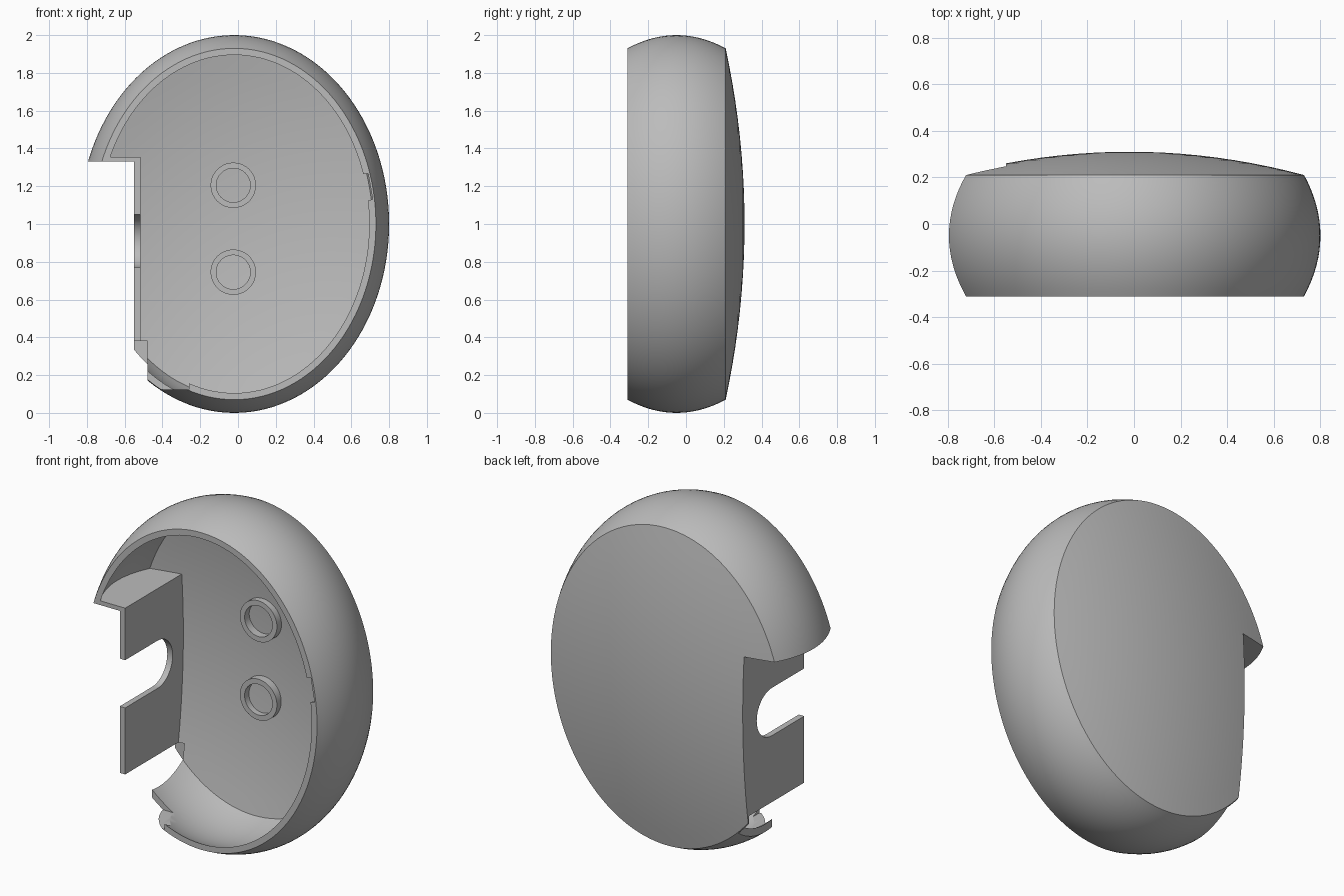
import bpy, bmesh, math
from mathutils import Matrix

cube = bpy.data.objects.get("Cube")
if cube:
    bpy.data.objects.remove(cube)

grey = bpy.data.materials.new("plain_grey")
grey.use_nodes = True
COLOUR = (0.5, 0.5, 0.5, 1)
grey.diffuse_color = COLOUR
grey.node_tree.nodes["Principled BSDF"].inputs["Base Color"].default_value = COLOUR

SEG = 128
CX, CZ = -0.02, 1.0          # centre of the oval
A, B = 0.82, 1.0             # half width and half height of the oval
FRONT, BULGE, APEX = -0.31, -0.05, 0.31


def finish(name, bm):
    bmesh.ops.recalc_face_normals(bm, faces=bm.faces)
    mesh = bpy.data.meshes.new(name)
    bm.to_mesh(mesh)
    bm.free()
    mesh.materials.append(grey)
    obj = bpy.data.objects.new(name, mesh)
    bpy.context.collection.objects.link(obj)
    return obj


def oval_loops(t):
    """(half width, half height, y) of each ring, front to back, inset by t."""
    loops = []
    u_end = (0.26 - t) / 0.26
    for i in range(17):
        u = -1 + (u_end + 1) * i / 16
        d = 0.07 * u * u + t
        loops.append((A - d, B - d, BULGE + 0.26 * u))
    a, b, y = loops[-1]
    for i in range(9, 0, -1):
        s = i / 10
        loops.append((a * s, b * s, APEX - t - (APEX - t - y) * s * s))
    return loops


def add_skin(bm, t):
    """Loft one domed oval skin; return its front ring."""
    rings = [[bm.verts.new((CX + a * math.cos(2 * math.pi * k / SEG), y,
                            CZ + b * math.sin(2 * math.pi * k / SEG)))
              for k in range(SEG)] for a, b, y in oval_loops(t)]
    for r, q in zip(rings, rings[1:]):
        for k in range(SEG):
            n = (k + 1) % SEG
            bm.faces.new((r[k], r[n], q[n], q[k]))
    pole = bm.verts.new((CX, APEX - t, CZ))
    for k in range(SEG):
        bm.faces.new((rings[-1][k], rings[-1][(k + 1) % SEG], pole))
    return rings[0]


def box(name, x, y, z, turn=0):
    bm = bmesh.new()
    bmesh.ops.create_cube(bm, size=1)
    mid = [(p[0] + p[1]) / 2 for p in (x, y, z)]
    size = [p[1] - p[0] for p in (x, y, z)]
    bm.transform(Matrix.Translation(mid) @ Matrix.Rotation(turn, 4, 'Y')
                 @ Matrix.Diagonal(size).to_4x4())
    return finish(name, bm)


def solid(name, t):
    bm = bmesh.new()
    bm.faces.new(add_skin(bm, t))
    # reach slightly past the rim so flush fronts stay clean
    for v in bm.verts:
        if abs(v.co.y - FRONT) < 1e-4:
            v.co.y -= 0.01
    return finish(name, bm)


def combine(obj, tool, operation='DIFFERENCE'):
    mod = obj.modifiers.new("cut", 'BOOLEAN')
    mod.operation, mod.object, mod.solver = operation, tool, 'EXACT'
    bpy.context.view_layer.objects.active = obj
    bpy.ops.object.modifier_apply(modifier=mod.name)
    bpy.data.objects.remove(tool)


def smooth(obj):
    bpy.ops.object.select_all(action='DESELECT')
    obj.select_set(True)
    bpy.context.view_layer.objects.active = obj
    bpy.ops.object.shade_smooth_by_angle(angle=math.radians(30))


# Domed oval shell with a flat front rim
bm = bmesh.new()
outer, inner = add_skin(bm, 0), add_skin(bm, 0.035)
for k in range(SEG):
    n = (k + 1) % SEG
    bm.faces.new((outer[k], outer[n], inner[n], inner[k]))
shell = finish("shell", bm)

# Side recess, lower side opening, rim step and small catch notch
combine(shell, box("recess", (-1, -0.55), (-1, 1), (-0.5, 1.33)))
combine(shell, box("opening", (-1, -0.48), (-1, 0.2), (-0.5, 0.38)))
combine(shell, box("rim_step", (-1, -0.26), (-1, -0.11), (0.125, 0.38)))
combine(shell, box("notch", (0.6, 0.702), (-1, -0.25), (1.12, 1.26), math.radians(-10)))
smooth(shell)

# Recess walls, trimmed to the inside of the shell
side_plate = box("side_plate", (-0.55, -0.515), (FRONT, 0.5), (0.38, 1.355))
combine(side_plate, solid("trim", 0.008), 'INTERSECT')
ledge = box("recess_ledge", (-1, -0.515), (FRONT, 0.5), (1.33, 1.355))
combine(ledge, solid("trim", 0.008), 'INTERSECT')

# Round-ended slot in the side plate
combine(side_plate, box("slot", (-1, 0), (-1, -0.01), (0.77, 1.05)))
bm = bmesh.new()
bmesh.ops.create_cone(bm, cap_ends=True, segments=64, radius1=0.14, radius2=0.14, depth=0.4)
bm.transform(Matrix.Translation((-0.53, -0.01, 0.91)) @ Matrix.Rotation(math.pi / 2, 4, 'Y'))
combine(side_plate, finish("slot_end", bm))
smooth(side_plate)
smooth(ledge)

# Two raised rings on the inside of the back
for name, z in (("upper_ring", 1.205), ("lower_ring", 0.745)):
    bm = bmesh.new()
    profile = [(0.12, 0.285), (0.12, 0.225), (0.09, 0.225), (0.09, 0.285)]
    loops = [[bm.verts.new((-0.025 + r * math.cos(2 * math.pi * k / 64), y,
                            z + r * math.sin(2 * math.pi * k / 64)))
              for k in range(64)] for r, y in profile]
    for i in range(4):
        p, q = loops[i], loops[(i + 1) % 4]
        for k in range(64):
            n = (k + 1) % 64
            bm.faces.new((p[k], p[n], q[n], q[k]))
    smooth(finish(name, bm))
